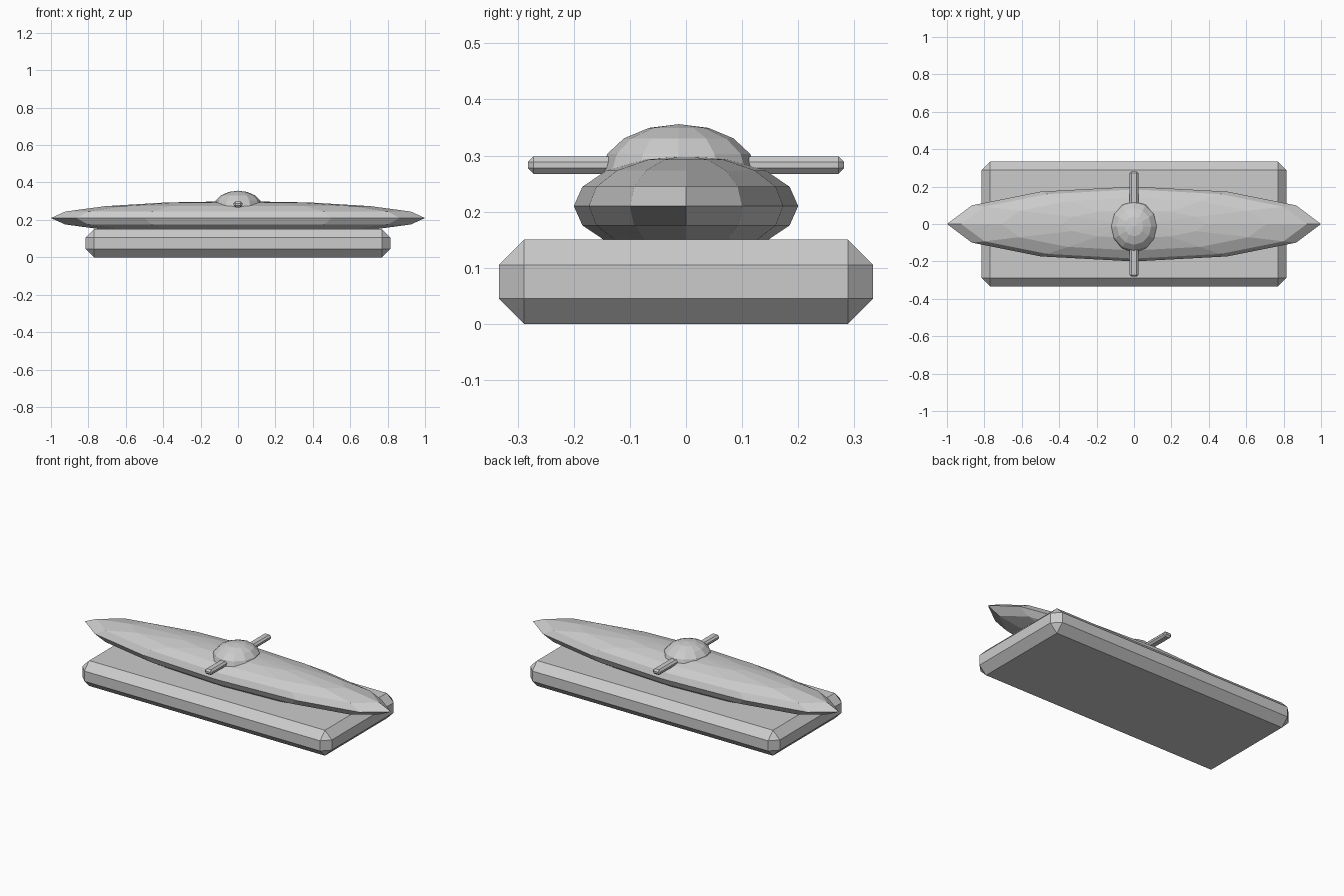
import bpy
from math import radians

cube = bpy.data.objects.get("Cube")
if cube:
    bpy.data.objects.remove(cube, do_unlink=True)

grey = bpy.data.materials.new("light_grey")
grey.use_nodes = True
colour = (0.6, 0.6, 0.6, 1)
grey.diffuse_color = colour
grey.node_tree.nodes["Principled BSDF"].inputs["Base Color"].default_value = colour


def finish(name, size):
    """Name, scale and colour the active object."""
    ob = bpy.context.object
    ob.name = name
    ob.scale = size
    bpy.ops.object.transform_apply(location=False, rotation=False, scale=True)
    ob.data.materials.append(grey)
    return ob


def chamfered_box(name, centre, size, chamfer):
    bpy.ops.mesh.primitive_cube_add(size=1, location=centre)
    ob = finish(name, size)
    mod = ob.modifiers.new("chamfer", "BEVEL")
    mod.width = chamfer
    mod.segments = 1
    mod.limit_method = "ANGLE"
    mod.angle_limit = radians(30)


def ellipsoid(name, centre, radii):
    bpy.ops.mesh.primitive_uv_sphere_add(
        segments=12, ring_count=8, radius=1, location=centre)
    finish(name, radii)


# Broad chamfered slab underneath
chamfered_box("base", (0, 0, 0.075), (1.63, 0.667, 0.15), 0.045)

# Long pointed hull, with its lower side sunk into the base
ellipsoid("hull", (0, 0, 0.21), (1, 0.2, 0.09))

# Dome on the hull, set slightly forward
ellipsoid("dome", (0, -0.013, 0.27), (0.13, 0.138, 0.086))

# Crossbar through the dome
chamfered_box("crossbar", (0, 0, 0.283), (0.048, 0.564, 0.031), 0.01)
